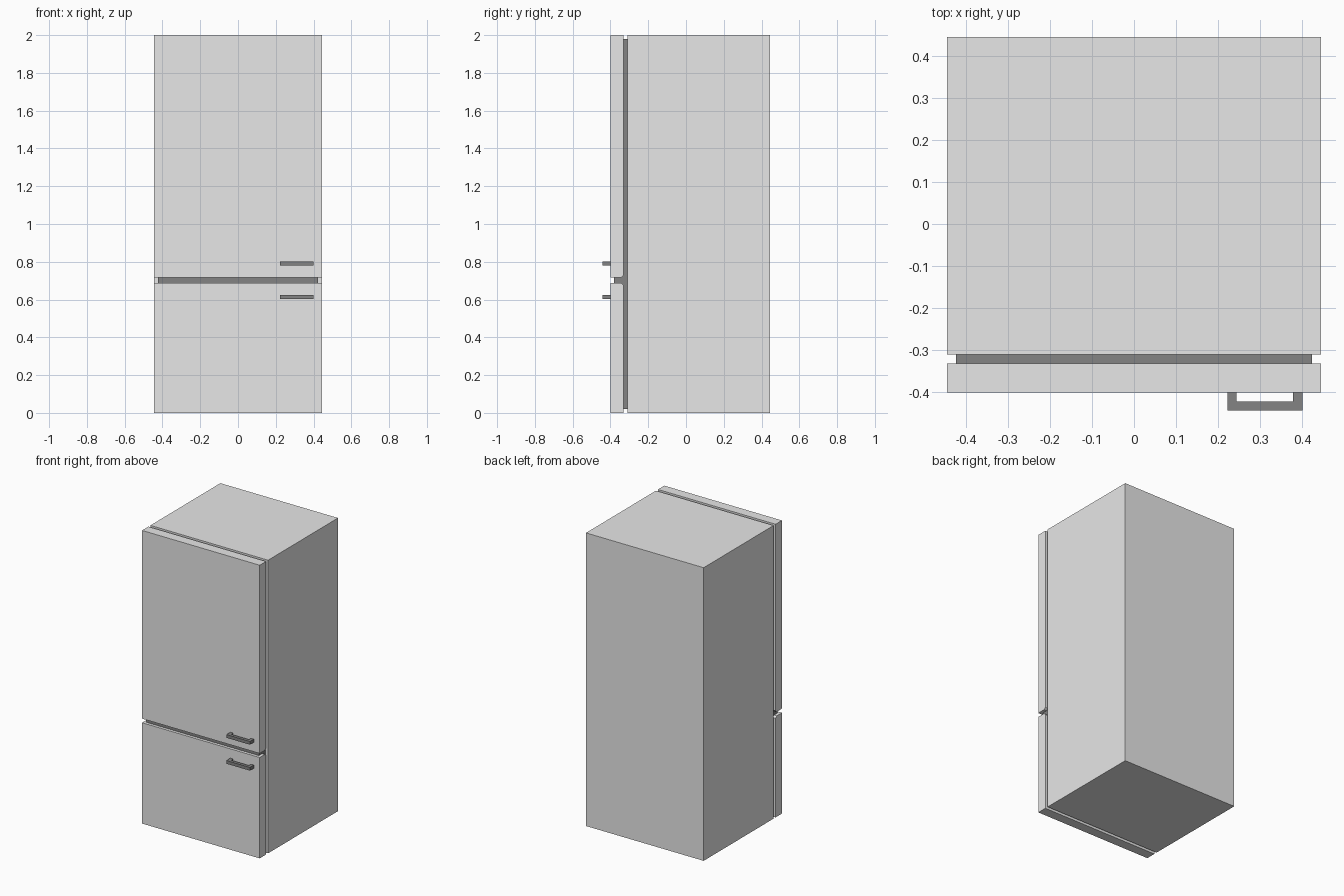
import bpy, bmesh

if "Cube" in bpy.data.objects:
    bpy.data.objects.remove(bpy.data.objects["Cube"])


def material(name, v):
    m = bpy.data.materials.new(name)
    m.diffuse_color = (v, v, v, 1)
    m.use_nodes = True
    m.node_tree.nodes["Principled BSDF"].inputs["Base Color"].default_value = m.diffuse_color
    return m


light = material("light grey", 0.8)
dark = material("dark grey", 0.23)


def prism(name, pts, axis, lo, hi, mat):
    """Extrude a 2D profile along x (points are y, z) or z (points are x, y)."""
    def place(p, t):
        return (t, p[0], p[1]) if axis == "x" else (p[0], p[1], t)
    bm = bmesh.new()
    face = bm.faces.new([bm.verts.new(place(p, lo)) for p in pts])
    ext = bmesh.ops.extrude_face_region(bm, geom=[face])
    moved = [g for g in ext["geom"] if isinstance(g, bmesh.types.BMVert)]
    d = hi - lo
    bmesh.ops.translate(bm, verts=moved, vec=(d, 0, 0) if axis == "x" else (0, 0, d))
    bmesh.ops.recalc_face_normals(bm, faces=bm.faces)
    me = bpy.data.meshes.new(name)
    bm.to_mesh(me)
    bm.free()
    me.materials.append(mat)
    ob = bpy.data.objects.new(name, me)
    bpy.context.collection.objects.link(ob)
    return ob


W, GW = 0.444, 0.423           # half widths of cabinet and of seals
BACK, BODY, SEAL, FRONT = 0.444, -0.31, -0.332, -0.40
G0, G1, C = 0.688, 0.716, 0.012  # gap between doors, chamfer on the doors' inner edges

# cabinet and the recessed seal behind the doors
prism("cabinet", [(BODY, 0), (BACK, 0), (BACK, 2), (BODY, 2)], "x", -W, W, light)
prism("door_seal", [(SEAL, 0.02), (BODY, 0.02), (BODY, 1.98), (SEAL, 1.98)],
      "x", -GW, GW, dark)

# doors, chamfered at the back where they meet
prism("upper_door", [(FRONT, G1), (SEAL - C, G1), (SEAL, G1 + C), (SEAL, 2), (FRONT, 2)],
      "x", -W, W, light)
prism("lower_door", [(FRONT, G0), (SEAL - C, G0), (SEAL, G0 - C), (SEAL, 0), (FRONT, 0)],
      "x", -W, W, light)

# flared divider strip in the gap
prism("divider", [(-0.38, G0), (SEAL - C, G0), (SEAL, G0 - C),
                  (SEAL, G1 + C), (SEAL - C, G1), (-0.38, G1)], "x", -GW, GW, dark)

# U-shaped handles
u = [(0.222, FRONT), (0.222, -0.443), (0.40, -0.443), (0.40, FRONT),
     (0.378, FRONT), (0.378, -0.422), (0.244, -0.422), (0.244, FRONT)]
for name, z in (("upper_handle", 0.791), ("lower_handle", 0.614)):
    prism(name, u, "z", z - 0.011, z + 0.011, dark)
